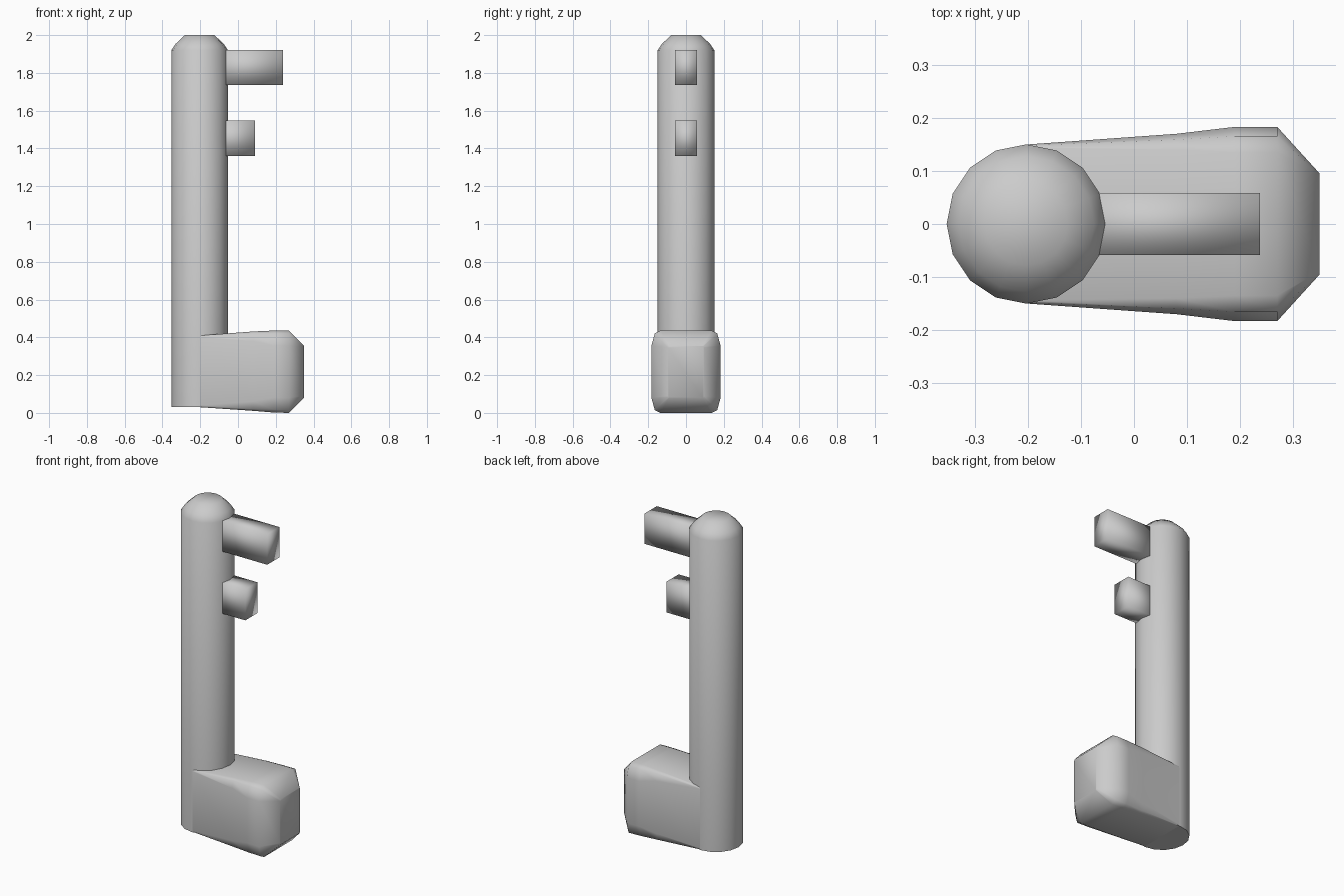
import bpy, math

if "Cube" in bpy.data.objects:
    bpy.data.objects.remove(bpy.data.objects["Cube"])

def loft(name, rings, smooth):
    """Skin a list of equal-length point rings and cap both ends."""
    n = len(rings[0])
    verts = [p for r in rings for p in r]
    faces = [(k*n + i, k*n + (i+1) % n, (k+1)*n + (i+1) % n, (k+1)*n + i)
             for k in range(len(rings)-1) for i in range(n)]
    faces += [tuple(reversed(range(n))), tuple(range((len(rings)-1)*n, len(rings)*n))]
    me = bpy.data.meshes.new(name)
    me.from_pydata(verts, [], faces)
    ob = bpy.data.objects.new(name, me)
    bpy.context.collection.objects.link(ob)
    bpy.ops.object.select_all(action='DESELECT')
    ob.select_set(True)
    bpy.context.view_layer.objects.active = ob
    bpy.ops.object.shade_smooth_by_angle(angle=math.radians(smooth))
    return ob

# Round shaft, 16 sides, with a chamfered top
def circle(r, z, n=16):
    return [(-0.203 + r*math.cos(2*math.pi*i/n), r*math.sin(2*math.pi*i/n), z)
            for i in range(n)]

loft("shaft", [circle(0.15, 0.03), circle(0.15, 1.92),
               circle(0.128, 1.953), circle(0.078, 2.0)], 60)

# Two rectangular teeth on the upper shaft
def rect(x, z0, z1, hy=0.058):
    return [(x, -hy, z0), (x, hy, z0), (x, hy, z1), (x, -hy, z1)]

for name, x_end, z0, z1 in (("upper_tooth", 0.237, 1.737, 1.922),
                            ("lower_tooth", 0.09, 1.36, 1.547)):
    loft(name, [rect(-0.15, z0, z1), rect(x_end, z0, z1)], 180)

# Flared foot block: rounded rectangle sections along x
def section(x, hy, z0, z1, c):
    mid, hz = (z0 + z1)/2, (z1 - z0)/2
    corner = [(hy, hz - c), (hy - 0.22*c, hz - 0.19*c), (hy - 0.6*c, hz)]
    quads = [[(-y, -z) for y, z in corner],
             [(y, -z) for y, z in reversed(corner)],
             corner,
             [(-y, z) for y, z in reversed(corner)]]
    return [(x, y, mid + z) for q in quads for y, z in q]

loft("foot_block", [section(-0.2, 0.15, 0.03, 0.41, 0.01),
                    section(0.08, 0.17, 0.011, 0.431, 0.05),
                    section(0.19, 0.183, 0.002, 0.436, 0.08),
                    section(0.27, 0.183, 0.0, 0.436, 0.08),
                    section(0.35, 0.095, 0.08, 0.355, 0.01)], 60)
